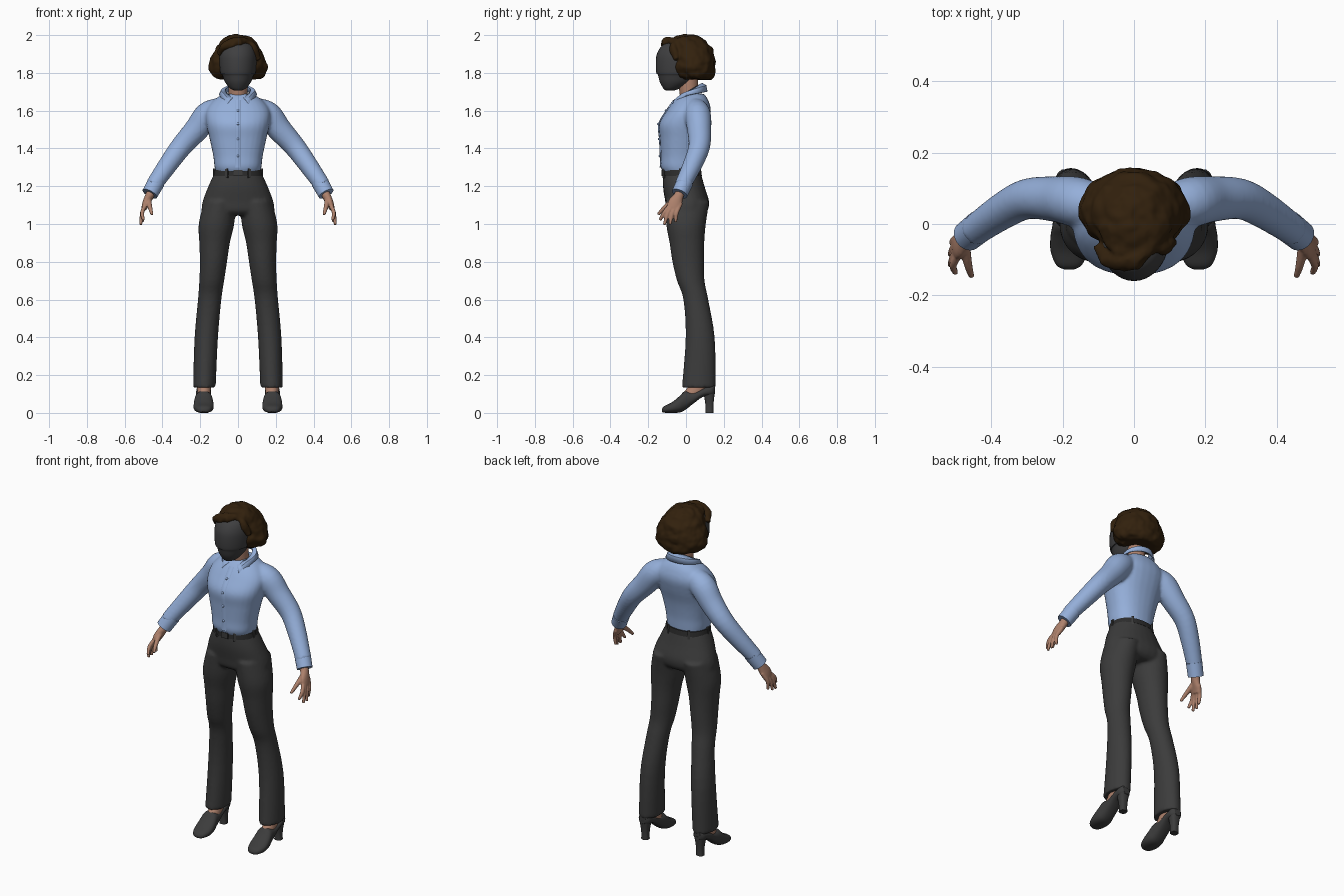
import bpy, bmesh, math
from mathutils import Vector, noise

cube = bpy.data.objects.get("Cube")
if cube:
    bpy.data.objects.remove(cube)


def material(name, r, g, b):
    m = bpy.data.materials.new(name)
    m.use_nodes = True
    m.diffuse_color = (r, g, b, 1)
    bsdf = m.node_tree.nodes["Principled BSDF"]
    bsdf.inputs["Base Color"].default_value = (r, g, b, 1)
    bsdf.inputs["Roughness"].default_value = 0.8
    return m


BLUE = material("shirt blue", 0.30, 0.43, 0.70)
CHARCOAL = material("charcoal cloth", 0.045, 0.045, 0.045)
BLACK = material("belt black", 0.025, 0.025, 0.025)
BROWN = material("hair brown", 0.032, 0.015, 0.004)
SKIN = material("skin", 0.42, 0.22, 0.15)
SLATE = material("face grey", 0.05, 0.05, 0.052)
UP = Vector((0, 0, 1))
ALONG = Vector((0, 1, 0))
made = []


def densify(stations, steps):
    """Catmull-Rom interpolation of whole stations."""
    s = [stations[0]] + list(stations) + [stations[-1]]
    out = []
    for i in range(1, len(s) - 2):
        for k in range(steps):
            t = k / steps
            out.append([0.5 * (2*b + (c-a)*t + (2*a-5*b+4*c-d)*t*t + (3*b-a-3*c+d)*t**3)
                        for a, b, c, d in zip(*s[i-1:i+3])])
    return out + [list(stations[-1])]


def loft(bm, stations, axis=None, side=1, sides=28, steps=4, power=2.0):
    """Closed skin over elliptical stations (x, y, z, half width, half depth)."""
    st = densify(stations, steps)
    centres = [Vector((side * s[0], s[1], s[2])) for s in st]
    rings = []
    for i, (c, s) in enumerate(zip(centres, st)):
        n = axis or (centres[min(i + 1, len(st) - 1)] - centres[max(i - 1, 0)]).normalized()
        u = (Vector((1, 0, 0)) - n * n.x).normalized()
        v = n.cross(u)
        ring = []
        for k in range(sides):
            a = math.tau * k / sides
            p, q = [math.copysign(abs(f) ** (2 / power), f) for f in (math.cos(a), math.sin(a))]
            ring.append(bm.verts.new(c + u * p * max(s[3], .002) + v * q * max(s[4], .002)))
        rings.append(ring)
    for r, w in zip(rings, rings[1:]):
        for k in range(sides):
            j = (k + 1) % sides
            bm.faces.new((r[k], r[j], w[j], w[k]))
    bm.faces.new(rings[0][::-1])
    bm.faces.new(rings[-1])


def finish(bm, name, mat, voxel=0, relax=0):
    bmesh.ops.recalc_face_normals(bm, faces=bm.faces)
    me = bpy.data.meshes.new(name)
    bm.to_mesh(me)
    bm.free()
    me.materials.append(mat)
    ob = bpy.data.objects.new(name, me)
    bpy.context.collection.objects.link(ob)
    if voxel:
        m = ob.modifiers.new("fuse", "REMESH")
        m.mode, m.voxel_size, m.use_smooth_shade = "VOXEL", voxel, True
        m = ob.modifiers.new("relax", "SMOOTH")
        m.factor, m.iterations = 0.5, relax
    made.append(ob)
    return ob


def lofted(name, mat, stations, **kw):
    bm = bmesh.new()
    loft(bm, stations, **kw)
    return finish(bm, name, mat)


def box(name, mat, centre, size):
    bm = bmesh.new()
    bmesh.ops.create_cube(bm, size=1)
    for v in bm.verts:
        v.co = Vector(centre) + v.co * Vector(size)
    return finish(bm, name, mat)


# Shirt: torso and sleeves fused into one cloth surface
torso = [(0, -.02, 1.26, .112, .092), (0, -.03, 1.30, .124, .104), (0, -.028, 1.36, .131, .106),
         (0, -.022, 1.45, .15, .116), (0, -.012, 1.53, .168, .13), (0, .015, 1.6, .17, .117),
         (0, .028, 1.655, .13, .09), (0, .036, 1.69, .075, .06)]
sleeve = [(.10, .05, 1.61, .06, .06), (.16, .062, 1.575, .072, .07), (.22, .07, 1.50, .065, .064),
          (.30, .07, 1.41, .057, .057), (.37, .035, 1.315, .051, .051), (.45, -.02, 1.20, .043, .043)]
bm = bmesh.new()
loft(bm, torso, axis=UP, power=2.3)
for side in (1, -1):
    loft(bm, sleeve, side=side)
finish(bm, "shirt", BLUE, .009, 4)

# Placket and buttons down the shirt front
front = [(0, s[1] - s[4], s[2], .016, .005) for s in torso[1:7]]
lofted("placket", BLUE, front, sides=8)
for s in densify(front, 2)[2:10:2]:
    bm = bmesh.new()
    bmesh.ops.create_uvsphere(bm, u_segments=10, v_segments=6, radius=.007)
    bmesh.ops.translate(bm, verts=bm.verts, vec=(0, s[1] - .004, s[2]))
    finish(bm, "button", BLUE)

# Folded collar with two front points
bm = bmesh.new()
rows = []
count, gap, tip = 32, .25, .7
for side in (1, -1):
    rows = []
    for i in range(count + 1):
        t = i / count
        a, b = gap + t * (math.pi - gap), tip + t * (math.pi - tip)
        drop = math.exp(-((b - tip) / .35) ** 2)
        top = Vector((side * .066 * math.sin(a), .025 - .058 * math.cos(a), 1.708 - .036 * math.cos(a)))
        low = Vector((side * .098 * math.sin(b), .025 - .085 * math.cos(b) - .035 * drop,
                      1.685 - .015 * math.cos(b) - .055 * drop))
        mid = (top + low) / 2 + Vector((side * .006 * math.sin(a), -.008 * math.cos(a), .01))
        rows.append([bm.verts.new(p) for p in (top, mid, low)])
    for r, w in zip(rows, rows[1:]):
        for k in (0, 1):
            bm.faces.new((r[k], r[k+1], w[k+1], w[k]))
bmesh.ops.remove_doubles(bm, verts=bm.verts, dist=.0005)
collar = finish(bm, "collar", BLUE)
m = collar.modifiers.new("cloth", "SOLIDIFY")
m.thickness, m.offset = .008, 0

# Trousers: hips and two flared legs fused
hips = [(0, -.022, 1.28, .12, .098), (0, -.012, 1.2, .157, .11), (0, .006, 1.12, .187, .116),
        (0, .006, 1.07, .192, .108), (0, .006, 1.045, .17, .08)]
leg = [(.095, .007, 1.12, .085, .117), (.114, .0, 1.0, .094, .105), (.124, .005, .9, .081, .092),
       (.13, .012, .8, .072, .084), (.139, .025, .7, .066, .073), (.15, .052, .6, .062, .066),
       (.168, .075, .4, .062, .077), (.178, .068, .135, .06, .09)]
bm = bmesh.new()
loft(bm, hips, axis=UP, power=2.2)
for side in (1, -1):
    loft(bm, leg, axis=UP, side=side)
finish(bm, "trousers", CHARCOAL, .009, 4)

# Belt, buckle and loops
lofted("belt", BLACK, [(0, -.021, 1.255, .13, .105), (0, -.022, 1.285, .125, .102)],
       axis=UP, steps=1, sides=40, power=2.2)
box("buckle", CHARCOAL, (0, -.127, 1.27), (.045, .008, .034))
for a in (.55, 1.5, 2.5, -.55, -1.5, -2.5):
    loop = box("belt_loop", CHARCOAL, (0, -.107, 0), (.013, .009, .05))
    loop.matrix_world = loop.matrix_world.Translation((0, -.021, 1.268)) @ \
        loop.matrix_world.Diagonal((1.18, 1, 1, 1)) @ loop.matrix_world.Rotation(a, 4, "Z")

# Neck and face
lofted("neck", SKIN, [(0, .03, 1.6, .05, .048), (0, .015, 1.7, .05, .05), (0, .01, 1.82, .05, .055)], axis=UP)
lofted("face", SLATE, [
    (0, -.085, 1.707, .02, .022), (0, -.075, 1.718, .042, .045), (0, -.055, 1.75, .068, .083),
    (0, -.045, 1.79, .084, .104), (0, -.042, 1.798, .093, .115), (0, -.04, 1.85, .098, .12),
    (0, -.04, 1.90, .096, .114), (0, -.035, 1.945, .08, .092), (0, -.03, 1.97, .04, .05)],
    axis=UP, sides=36)

# Curly bobbed hair with a side parting
bm = bmesh.new()
loft(bm, [(0, .045, 1.765, .095, .085), (0, .045, 1.785, .138, .104), (0, .04, 1.83, .154, .116),
          (0, .037, 1.88, .141, .114), (0, .025, 1.93, .116, .112), (0, .0, 1.967, .09, .103),
          (0, .005, 1.99, .058, .07), (0, .01, 2.004, .012, .015)], axis=UP, sides=64, steps=6)
loft(bm, [(.05, -.05, 1.965, .02, .02), (0, -.1, 1.962, .026, .026),
          (-.06, -.105, 1.943, .024, .022), (-.1, -.065, 1.90, .016, .016)])
loft(bm, [(.05, -.05, 1.965, .02, .02), (.083, -.065, 1.93, .02, .02), (.108, -.05, 1.87, .016, .016)])
bm.normal_update()
for v in bm.verts:
    v.co += v.normal * (noise.noise(v.co * 26) * .009 + noise.noise(v.co * 55) * .005)
finish(bm, "hair", BROWN, .007, 1)

# Hands, cuffs, feet and heeled shoes for both sides
fingers = [[(.475, -.06, 1.13, .016, .016), (.465, -.115, 1.085, .012, .012), (.455, -.148, 1.05, .008, .008)]]
for tip_x, tip_y, tip_z, root_y in ((.50, -.138, 1.02, -.09), (.515, -.115, .995, -.073),
                                    (.515, -.085, .997, -.056), (.505, -.055, 1.01, -.042)):
    fingers.append([(.485, root_y + .015, 1.11, .011, .011),
                    (.507, (root_y + tip_y) / 2, 1.062, .011, .011), (tip_x, tip_y, tip_z, .008, .008)])
for side, label in ((1, "left"), (-1, "right")):
    lofted(label + "_cuff", BLUE, [(.432, -.006, 1.222, .045, .045), (.467, -.034, 1.16, .043, .043)],
           side=side, steps=2)
    bm = bmesh.new()
    loft(bm, [(.45, -.02, 1.19, .024, .024), (.468, -.038, 1.15, .023, .026),
              (.487, -.058, 1.11, .019, .038), (.498, -.066, 1.08, .014, .035)], side=side)
    for finger in fingers:
        loft(bm, finger, side=side, sides=12)
    finish(bm, label + "_hand", SKIN, .0045, 2)
    lofted(label + "_foot", SKIN, [(.18, .08, .19, .036, .04), (.18, .06, .13, .036, .045),
                                   (.18, .02, .085, .034, .04)], side=side)
    # Each shoe section is given by its place along y, sole, top and half width
    upper = [(-.128, .006, .02, .012), (-.115, .001, .036, .036), (-.075, .0, .056, .052),
             (-.035, .002, .088, .052), (-.005, .015, .115, .047), (.04, .05, .112, .041),
             (.09, .085, .13, .04), (.135, .09, .15, .036), (.153, .1, .15, .02)]
    lofted(label + "_shoe", CHARCOAL, [(.182, y, (lo + hi) / 2, w, (hi - lo) / 2) for y, lo, hi, w in upper],
           axis=ALONG, side=side, power=2.4)
    lofted(label + "_heel", CHARCOAL, [(.182, .124, 0, .022, .021), (.182, .124, .05, .022, .022),
                                       (.182, .122, .12, .034, .032)], axis=UP, side=side, power=2.6)

# Smooth shading with crisp edges
bpy.ops.object.select_all(action="DESELECT")
for ob in made:
    ob.select_set(True)
bpy.context.view_layer.objects.active = made[0]
bpy.ops.object.shade_smooth_by_angle(angle=math.radians(40))
